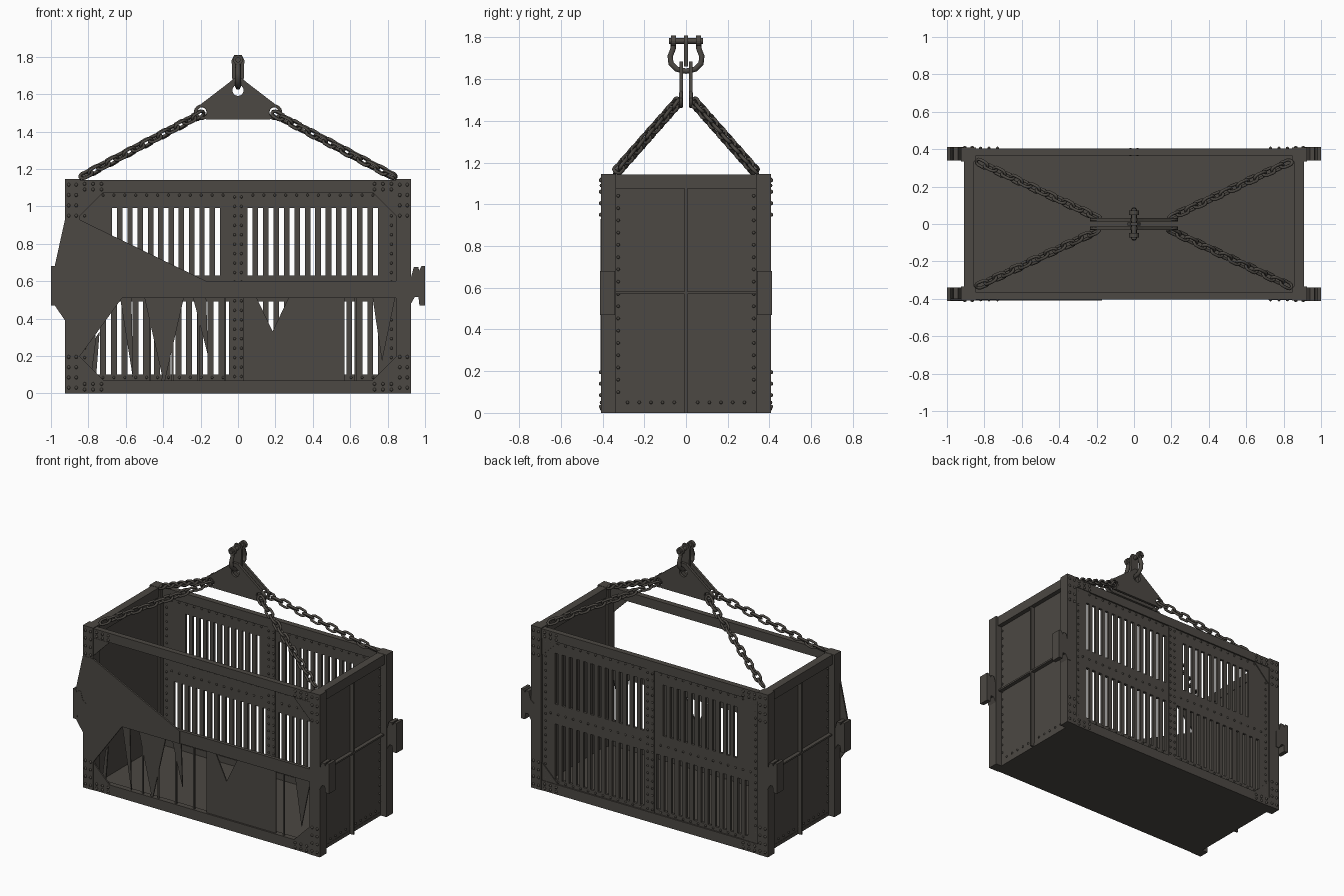
import bpy, bmesh, math
from mathutils import Matrix, Vector

if "Cube" in bpy.data.objects:
    bpy.data.objects.remove(bpy.data.objects["Cube"])

def material(name, rgb):
    m = bpy.data.materials.new(name)
    m.diffuse_color = (*rgb, 1)
    m.use_nodes = True
    m.node_tree.nodes["Principled BSDF"].inputs["Base Color"].default_value = m.diffuse_color
    return m
STEEL = material("dark_steel", (0.072, 0.065, 0.056))

def add(name, mesh, smooth=False):
    ob = bpy.data.objects.new(name, mesh)
    bpy.context.collection.objects.link(ob)
    mesh.materials.clear()
    mesh.materials.append(STEEL)
    if smooth:
        mesh.shade_smooth()
    return ob

def finish(name, bm, smooth=False):
    bmesh.ops.recalc_face_normals(bm, faces=bm.faces)
    mesh = bpy.data.meshes.new(name)
    bm.to_mesh(mesh)
    bm.free()
    return add(name, mesh, smooth)

def box(bm, x0, x1, y0, y1, z0, z1):
    m = Matrix.Translation(((x0+x1)/2, (y0+y1)/2, (z0+z1)/2)) @ Matrix.Diagonal((abs(x1-x0), abs(y1-y0), abs(z1-z0), 1))
    bmesh.ops.create_cube(bm, size=1, matrix=m)

def prism(bm, pts, y0, y1):
    """Extrude an x-z outline along y."""
    f = bm.faces.new([bm.verts.new((x, y0, z)) for x, z in pts])
    r = bmesh.ops.extrude_face_region(bm, geom=[f])
    bmesh.ops.translate(bm, vec=(0, y1-y0, 0), verts=[v for v in r["geom"] if isinstance(v, bmesh.types.BMVert)])

def rod_y(bm, x, z, r, y0, y1):
    m = Matrix.Translation((x, (y0+y1)/2, z)) @ Matrix.Rotation(math.pi/2, 4, 'X')
    bmesh.ops.create_cone(bm, cap_ends=True, segments=16, radius1=r, radius2=r, depth=y1-y0, matrix=m)

def rivet(bm, x, y, z, r=0.010):
    bmesh.ops.create_uvsphere(bm, u_segments=6, v_segments=4, radius=r, matrix=Matrix.Translation((x, y, z)))

def steps(a, b, n):
    return [a + (b-a)*i/(n-1) for i in range(n)]

def tubes(name, paths, r, cyclic):
    cu = bpy.data.curves.new(name, 'CURVE')
    cu.dimensions, cu.bevel_depth, cu.bevel_resolution, cu.use_fill_caps = '3D', r, 1, True
    for path in paths:
        s = cu.splines.new('POLY')
        s.points.add(len(path)-1)
        for p, co in zip(s.points, path):
            p.co = (*co, 1)
        s.use_cyclic_u = cyclic
    ob = bpy.data.objects.new(name, cu)
    bpy.context.collection.objects.link(ob)
    mesh = bpy.data.meshes.new_from_object(ob.evaluated_get(bpy.context.evaluated_depsgraph_get()))
    bpy.data.objects.remove(ob)
    add(name, mesh, True)

# Floor
bm = bmesh.new()
box(bm, -0.88, 0.88, -0.39, 0.39, 0, 0.025)
finish("floor", bm)

# Corner posts
bm = bmesh.new()
for sx in (-1, 1):
    for sy in (-1, 1):
        box(bm, sx*0.845, sx*0.925, sy*0.335, sy*0.408, 0, 1.145)
finish("corner_posts", bm)

# Long beams: top, bottom, and the front middle beam
bm = bmesh.new()
for sy in (-1, 1):
    box(bm, -0.85, 0.85, sy*0.365, sy*0.404, 1.075, 1.14)
    box(bm, -0.85, 0.85, sy*0.365, sy*0.404, 0, 0.07)
box(bm, -0.85, 0.85, -0.404, -0.38, 0.51, 0.6)
finish("long_beams", bm)

# Slotted back wall, built from strips and bars
bm = bmesh.new()
Y0, Y1 = 0.376, 0.394
def slot_row(z0, z1, slots, w=0.026):
    edge = -0.85
    for x in slots + [0.85 + w/2]:
        box(bm, edge, x-w/2, Y0, Y1, z0, z1)
        edge = x + w/2
slot_row(0.63, 0.99, steps(-0.66, -0.11, 11) + steps(0.065, 0.735, 13))
slot_row(0.10, 0.49, steps(-0.75, -0.06, 13) + steps(0.065, 0.735, 13))
for z0, z1 in ((0.02, 0.10), (0.49, 0.63), (0.99, 1.1)):
    box(bm, -0.85, 0.85, Y0, Y1, z0, z1)
box(bm, -0.03, 0.03, Y0-0.006, Y1+0.006, 0.06, 1.08)
finish("slotted_back_wall", bm)

# End walls: panel, top beam and cross ribs
bm = bmesh.new()
for s in (-1, 1):
    box(bm, s*0.86, s*0.878, -0.36, 0.36, 0, 1.1)
    box(bm, s*0.855, s*0.91, -0.36, 0.36, 1.075, 1.143)
    box(bm, s*0.87, s*0.905, -0.006, 0.006, 0.0, 1.08)
    box(bm, s*0.87, s*0.905, -0.34, 0.34, 0.57, 0.582)
finish("end_walls", bm)

# Triangular corner gussets, front and back
bm = bmesh.new()
for sx in (-1, 1):
    for y0, y1 in ((-0.406, -0.396), (0.39, 0.4)):
        for z, d in ((0.07, 1), (1.075, -1)):
            prism(bm, [(sx*0.845, z), (sx*0.72, z), (sx*0.845, z+d*0.125)], y0, y1)
finish("corner_gussets", bm)

# Large bent sheet on the front left
bm = bmesh.new()
prism(bm, [(-0.925, 0.93), (-0.85, 0.93), (-0.17, 0.6), (-0.17, 0.51), (-0.62, 0.51), (-0.845, 0.2),
           (-0.925, 0.39), (-0.98, 0.47), (-0.98, 0.68)], -0.41, -0.398)
finish("front_left_sheet", bm)

# Torn sheets and pointed slats in the lower front
bm = bmesh.new()
for pts in ([(0.27, 0.51), (0.57, 0.51), (0.57, 0.07), (0.06, 0.07)],
            [(0.03, 0.51), (0.1, 0.51), (0.2, 0.3), (0.06, 0.07), (0.03, 0.07)],
            [(0.72, 0.51), (0.84, 0.51), (0.77, 0.17)],
            [(-0.63, 0.51), (-0.57, 0.51), (-0.56, 0.07)],
            [(-0.5, 0.51), (-0.31, 0.51), (-0.4, 0.07)],
            [(-0.31, 0.51), (-0.29, 0.51), (-0.39, 0.07), (-0.41, 0.07)],
            [(-0.24, 0.51), (-0.17, 0.51), (-0.16, 0.2)],
            [(-0.76, 0.3), (-0.74, 0.33), (-0.76, 0.07), (-0.79, 0.07)]):
    prism(bm, pts, -0.392, -0.384)
for x in (-0.47, -0.35, -0.21, -0.07, 0.63):
    box(bm, x-0.006, x+0.006, -0.392, -0.384, 0.07, 0.51)
finish("torn_front_slats", bm)

# Hooked latches at the corners
bm = bmesh.new()
for sx in (-1, 1):
    for sy in (-1, 1):
        pts = [(0.9, 0.6), (0.925, 0.62), (0.94, 0.675), (0.965, 0.675), (0.968, 0.655), (0.98, 0.68), (1.0, 0.68),
               (1.0, 0.47), (0.97, 0.47), (0.965, 0.515), (0.945, 0.515), (0.925, 0.48), (0.9, 0.48)]
        prism(bm, [(sx*x, z) for x, z in pts], sy*0.34, sy*0.412)
finish("latches", bm)

# Rivets
bm = bmesh.new()
for sx in (-1, 1):
    for sy in (-1, 1):
        for z in (0.03, 0.085, 0.14, 0.195, 0.95, 1.005, 1.06, 1.115):
            for x in (0.865, 0.905):
                rivet(bm, sx*x, sy*0.408, z)
        for z in (0.02, 0.05, 1.09, 1.12):
            for x in (0.73, 0.775, 0.82):
                rivet(bm, sx*x, sy*0.404, z)
        for z in steps(0.1, 1.04, 17):
            rivet(bm, sx*0.878, sy*0.325, z, 0.008)
    for y in steps(-0.28, 0.28, 11):
        rivet(bm, sx*0.878, y, 0.05, 0.008)
    for z in steps(0.09, 1.05, 20):
        for y in (Y0-0.006, Y1+0.006):
            rivet(bm, sx*0.018, y, z, 0.008)
        for y in (Y0, Y1):
            rivet(bm, sx*0.82, y, z, 0.008)
    for x in steps(0.08, 0.78, 13):
        for z in (0.085, 0.56, 1.06):
            for y in (Y0, Y1):
                rivet(bm, sx*x, y, z, 0.008)
finish("rivets", bm, True)

# Twin triangular lifting plate with drilled holes
half = [(0.17, 1.465), (0.22, 1.48), (0.235, 1.51), (0.2, 1.545), (0.05, 1.66), (0.02, 1.685)]
bm = bmesh.new()
for y0, y1 in ((-0.032, -0.014), (0.014, 0.032)):
    prism(bm, half + [(-x, z) for x, z in reversed(half)], y0, y1)
plate = finish("lifting_plate", bm)
bm = bmesh.new()
for x, z, r in ((0, 1.62, 0.03), (0.19, 1.505, 0.026), (-0.19, 1.505, 0.026)):
    rod_y(bm, x, z, r, -0.1, 0.1)
cutter = finish("hole_cutter", bm)
cutter.hide_render = True
mod = plate.modifiers.new("holes", 'BOOLEAN')
mod.operation, mod.object = 'DIFFERENCE', cutter
plate.data = bpy.data.meshes.new_from_object(plate.evaluated_get(bpy.context.evaluated_depsgraph_get()))
plate.modifiers.clear()
bpy.data.objects.remove(cutter)

# Shackle: bow, pin, eyes and centre lug
bow = [(0.06, 1.78), (0.062, 1.745), (0.076, 1.71), (0.072, 1.675), (0.045, 1.648), (0, 1.638)]
tubes("shackle_bow", [[(0, y, z) for y, z in bow] + [(0, -y, z) for y, z in bow[-2::-1]]], 0.015, False)
bm = bmesh.new()
rod_y(bm, 0, 1.783, 0.014, -0.082, 0.082)
for s in (-0.06, 0.06):
    rod_y(bm, 0, 1.783, 0.026, s-0.012, s+0.012)
prism(bm, [(-0.03, 1.66), (0.03, 1.66), (0.034, 1.78), (0.02, 1.81), (-0.02, 1.81), (-0.034, 1.78)], -0.009, 0.009)
finish("shackle_pin", bm)

# Four chains of alternating links, with an end ring at the lifting plate
links = []
N = 14
for sx in (-1, 1):
    for sy in (-1, 1):
        a, b = Vector((sx*0.195, sy*0.035, 1.495)), Vector((sx*0.84, sy*0.335, 1.155))
        d = (b-a).normalized()
        side = d.cross(Vector((0, 0, 1))).normalized()
        up = side.cross(d)
        for i in range(N):
            c = a.lerp(b, (i+0.4)/N)
            w = (up if i % 2 else side)*0.6 + (side if i % 2 else -up)*0.8
            link = []
            for k in range(14):
                t = 2*math.pi*(k+0.5)/14
                link.append(c + d*(0.024*math.cos(t) + math.copysign(0.013, math.cos(t))) + w*0.02*math.sin(t))
            links.append(link)
        links.append([Vector((sx*(0.195+0.034*math.cos(t)), sy*0.024, 1.503+0.034*math.sin(t)))
                      for t in [2*math.pi*k/14 for k in range(14)]])
tubes("lifting_chains", links, 0.0085, True)
